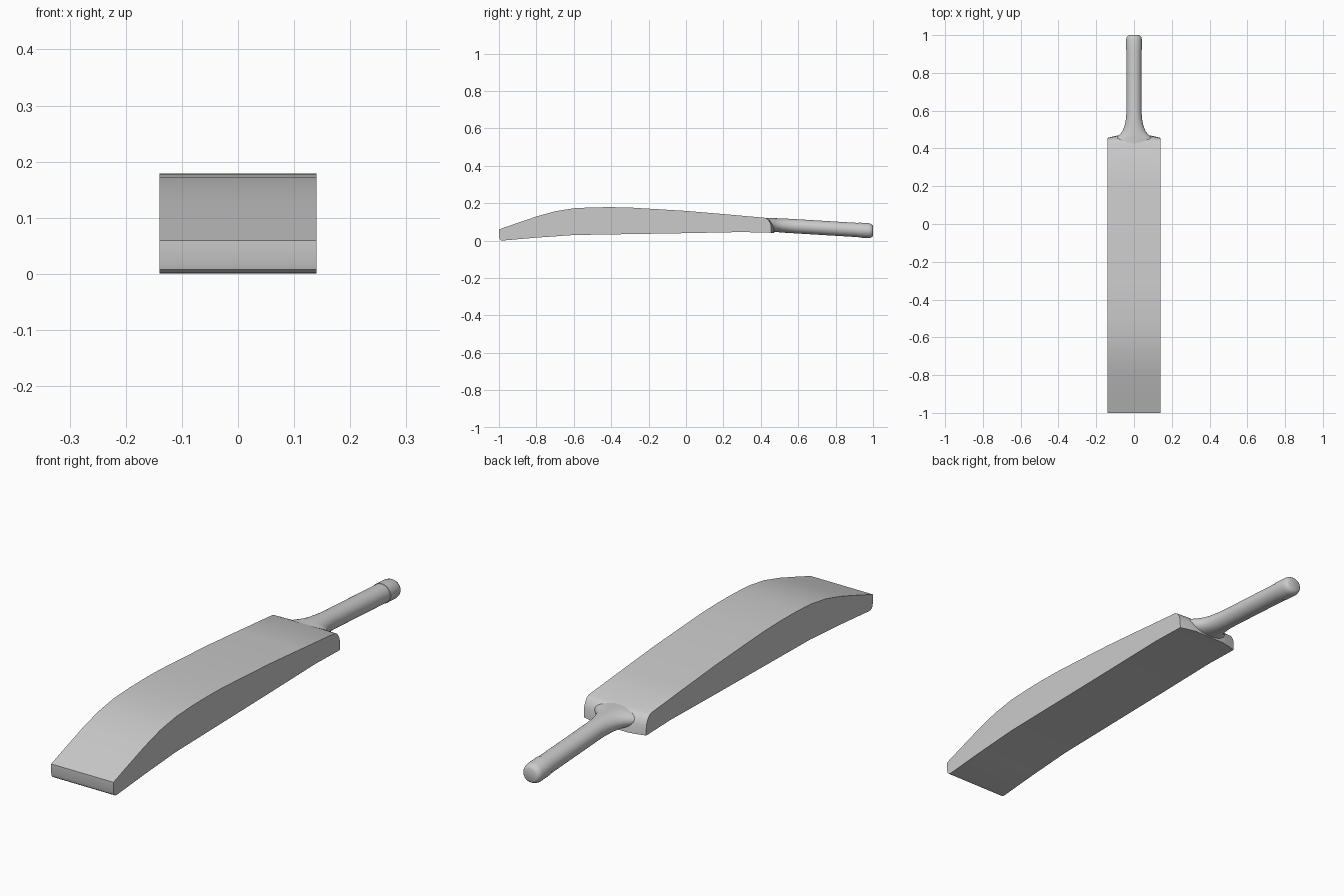
import bpy, bmesh, math

cube = bpy.data.objects.get("Cube")
if cube:
    bpy.data.objects.remove(cube)

grey = bpy.data.materials.new("plain grey")
grey.use_nodes = True
colour = (0.6, 0.6, 0.6, 1)
grey.diffuse_color = colour
grey.node_tree.nodes["Principled BSDF"].inputs["Base Color"].default_value = colour


def loft(name, rings, angle):
    """Skin a list of equal closed rings and cap both ends."""
    bm = bmesh.new()
    loops = [[bm.verts.new(p) for p in ring] for ring in rings]
    n = len(loops[0])
    for a, b in zip(loops, loops[1:]):
        for i in range(n):
            j = (i + 1) % n
            bm.faces.new((a[i], a[j], b[j], b[i]))
    bm.faces.new(loops[0])
    bm.faces.new(loops[-1])
    bmesh.ops.recalc_face_normals(bm, faces=bm.faces)
    mesh = bpy.data.meshes.new(name)
    bm.to_mesh(mesh)
    bm.free()
    mesh.materials.append(grey)
    obj = bpy.data.objects.new(name, mesh)
    bpy.context.collection.objects.link(obj)
    bpy.ops.object.select_all(action='DESELECT')
    obj.select_set(True)
    bpy.context.view_layer.objects.active = obj
    bpy.ops.object.shade_smooth_by_angle(angle=math.radians(angle))
    return obj


# Blade: side profile (y, z) skinned across the width, shoulders rising inward
spine = [(-1, .06), (-.9, .095), (-.8, .129), (-.7, .157), (-.6, .173), (-.5, .178),
         (-.4, .179), (-.3, .177), (0, .159), (.2, .142), (.425, .122)]
shoulder = [(.438, .114), (.449, .098), (.455, .08), (.456, .042)]
underside = [(.3, .046), (0, .04), (-.6, .03), (-.8, .016), (-.975, .001),
             (-.988, .002), (-.996, .008), (-1, .022)]


def blade_ring(x, rise):
    ring = [(x, y, z) for y, z in spine]
    ring += [(x, y + rise * (i + 1) / len(shoulder), z) for i, (y, z) in enumerate(shoulder)]
    return ring + [(x, y, z) for y, z in underside]


loft("blade", [blade_ring(x, r) for x, r in
               ((-.14, 0), (-.1, .01), (-.07, .016), (.07, .016), (.1, .01), (.14, 0))], 30)


# Handle parts: elliptical rings along the sloping axis
def handle_ring(y, half_width, half_height, sides=32):
    z = .079 - (y - .55) * .06
    return [(half_width * math.cos(t), y, z + half_height * math.sin(t))
            for t in (2 * math.pi * i / sides for i in range(sides))]


neck = [(.4, .105, .034), (.44, .102, .035), (.455, .095, .036), (.47, .078, .037),
        (.49, .062, .037), (.52, .05, .038), (.56, .042, .038), (.6, .04, .038), (.925, .04, .038)]
loft("handle", [handle_ring(*s) for s in neck], 40)

# Grip end with a rounded tip
grip = [(.92, .038, .036), (.922, .042, .04), (.975, .042, .04), (.988, .039, .037),
        (.996, .034, .032), (1, .026, .025)]
loft("grip_end", [handle_ring(*s) for s in grip], 40)
